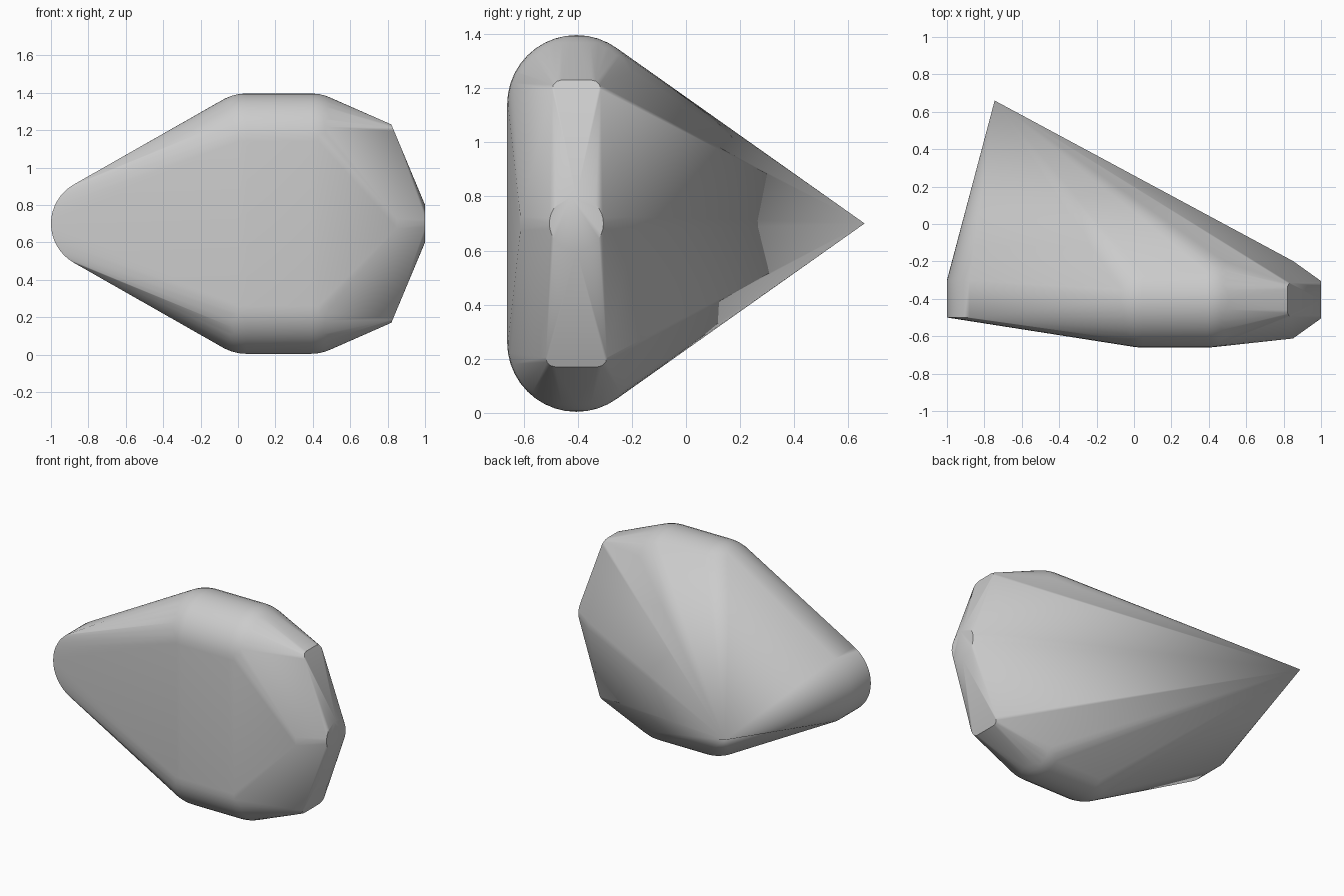
import bpy, bmesh
from math import sin, cos, pi, radians
from mathutils import Matrix, Vector

cube = bpy.data.objects.get("Cube")
if cube:
    bpy.data.objects.remove(cube, do_unlink=True)

MID_Y, MID_Z = -0.405, 0.70

stone = bpy.data.materials.new("stone_grey")
stone.use_nodes = True
grey = (0.6, 0.6, 0.6, 1)
stone.diffuse_color = grey
stone.node_tree.nodes["Principled BSDF"].inputs["Base Color"].default_value = grey

bm = bmesh.new()


def ring(radius, count, place):
    """Add a circle of points, placed by a function of its two offsets."""
    for i in range(count):
        a = 2 * pi * i / count
        bm.verts.new(place(radius * cos(a), radius * sin(a)))


# Rounded body: four balls at the corners of the thick middle
for x in (0.045, 0.39):
    for z in (0.26, 1.14):
        bmesh.ops.create_uvsphere(
            bm, u_segments=40, v_segments=20, radius=0.256,
            matrix=Matrix.Translation((x, MID_Y, z)))

# Narrow round end: short cylinder lying along y
for y in (-0.50, -0.30):
    ring(0.24, 48, lambda u, v: (-0.76 + u, y, MID_Z + v))

# Rear point
bm.verts.new((-0.745, 0.66, MID_Z))

# Small flat disc on the left end
ring(0.10, 32, lambda u, v: (1.0, MID_Y + u, MID_Z + v))

# Sloping strips above and below the disc, with rounded corners
for up, half in ((1, 0.09), (-1, 0.113)):
    for side in (-1, 1):
        for a in (0, 30, 60, 90):
            r = 0.035
            drop = r * (1 - sin(radians(a)))
            bm.verts.new((0.82 + drop * 0.42,
                          MID_Y + side * (half - r + r * cos(radians(a))),
                          MID_Z + up * (0.53 - drop)))

# Side shoulders beside the disc
for side in (-1, 1):
    for dz in (-0.025, 0.025):
        bm.verts.new((0.85, MID_Y + side * 0.207, MID_Z + dz))

# Wrap everything in one skin
old_faces = list(bm.faces)
bmesh.ops.delete(bm, geom=old_faces, context='FACES_ONLY')
bmesh.ops.delete(bm, geom=list(bm.edges), context='EDGES_FACES')
for v in list(bm.verts):
    if not v.is_valid:
        bm.verts.remove(v)
points = [v.co.copy() for v in bm.verts]
bm.free()

bm = bmesh.new()
for p in points:
    bm.verts.new(p)
bmesh.ops.remove_doubles(bm, verts=bm.verts[:], dist=0.0005)
bmesh.ops.convex_hull(bm, input=bm.verts[:])
bmesh.ops.delete(bm, geom=[v for v in bm.verts if not v.link_faces], context='VERTS')
bmesh.ops.recalc_face_normals(bm, faces=bm.faces[:])

mesh = bpy.data.meshes.new("faceted_stone")
bm.to_mesh(mesh)
bm.free()
mesh.materials.append(stone)
body = bpy.data.objects.new("faceted_stone", mesh)
bpy.context.collection.objects.link(body)

# Smooth skin with sharp edges around the end strips
bpy.ops.object.select_all(action='DESELECT')
body.select_set(True)
bpy.context.view_layer.objects.active = body
bpy.ops.object.shade_smooth_by_angle(angle=radians(30))
